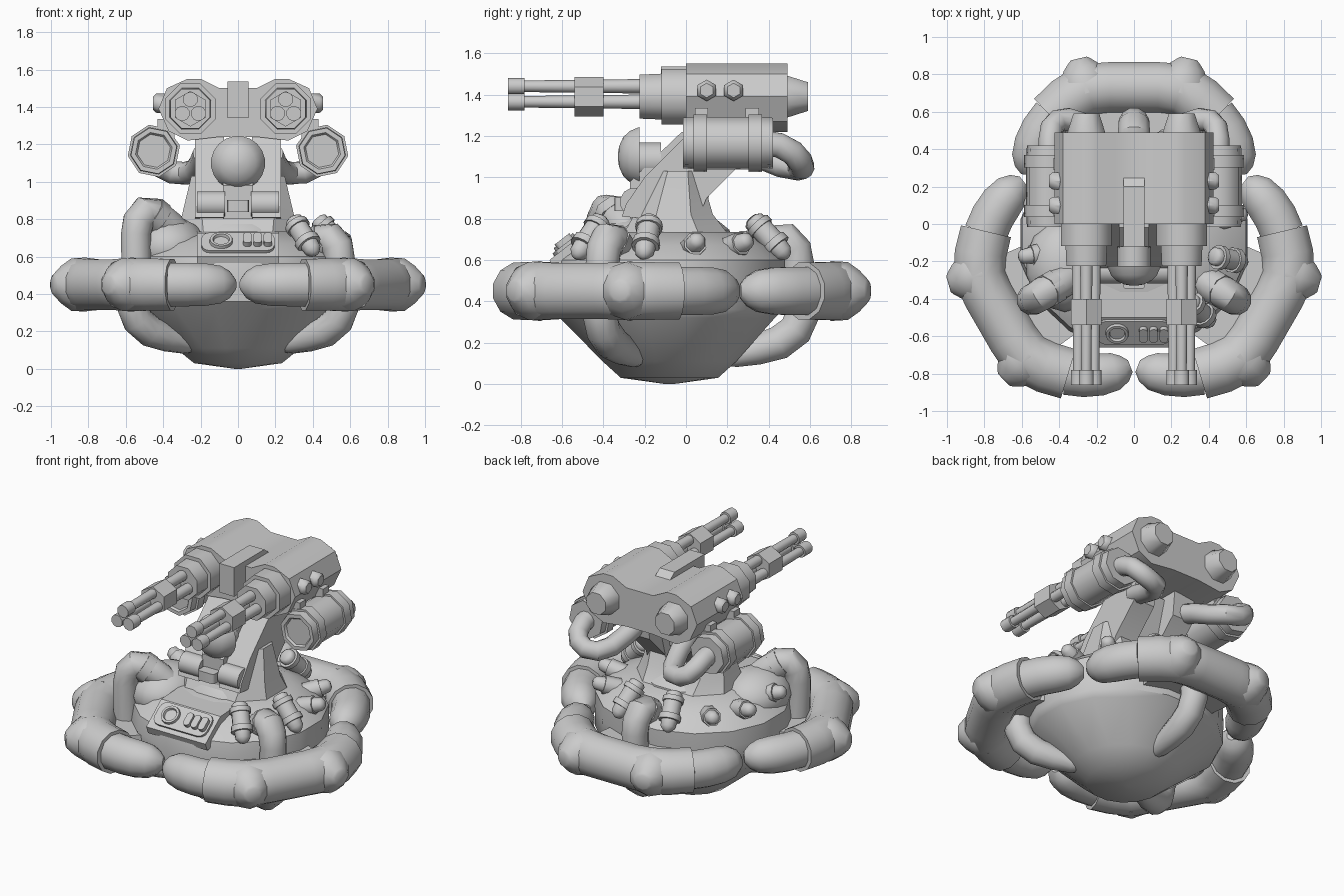
import bpy, bmesh, math
from mathutils import Vector, Matrix

if "Cube" in bpy.data.objects:
    bpy.data.objects.remove(bpy.data.objects["Cube"])

C = Vector((0, -0.09, 0))          # axis of the three-fold base


def finish(name, bm, angle=35):
    bmesh.ops.recalc_face_normals(bm, faces=bm.faces[:])
    me = bpy.data.meshes.new(name)
    bm.to_mesh(me)
    bm.free()
    ob = bpy.data.objects.new(name, me)
    bpy.context.collection.objects.link(ob)
    bpy.ops.object.select_all(action='DESELECT')
    ob.select_set(True)
    bpy.context.view_layer.objects.active = ob
    bpy.ops.object.shade_smooth_by_angle(angle=math.radians(angle))
    return ob


def skin(name, loops, angle=35):
    bm = bmesh.new()
    rows = [[bm.verts.new(p) for p in loop] for loop in loops]
    n = len(rows[0])
    for a, b in zip(rows, rows[1:]):
        for i in range(n):
            j = (i + 1) % n
            bm.faces.new((a[i], a[j], b[j], b[i]))
    bm.faces.new(rows[0][::-1])
    bm.faces.new(rows[-1])
    return finish(name, bm, angle)


def loft(name, rings, n=12):
    """rings of (centre y, x radius, y radius, z)"""
    ts = [2 * math.pi * (i + .5) / n for i in range(n)]
    return skin(name, [[(rx * math.cos(t), y + ry * math.sin(t), z) for t in ts]
                       for y, rx, ry, z in rings])


def tube(name, pts, radii, n=12):
    pts = [Vector(p) for p in pts]
    if not isinstance(radii, (list, tuple)):
        radii = [radii] * len(pts)
    dirs = [(pts[min(i + 1, len(pts) - 1)] - pts[max(i - 1, 0)]).normalized() for i in range(len(pts))]
    up = Vector((0, 0, 1)) if abs(dirs[0].z) < .9 else Vector((1, 0, 0))
    side = dirs[0].cross(up).normalized()
    loops = []
    for p, d, r in zip(pts, dirs, radii):
        side = (side - d * side.dot(d)).normalized()
        w = d.cross(side)
        ts = [2 * math.pi * (i + .5) / n for i in range(n)]
        loops.append([p + r * (math.cos(t) * side + math.sin(t) * w) for t in ts])
    return skin(name, loops)


def turned(name, a, b, prof, n=12, turn=.5):
    """turned part along a-b, prof = (fraction, radius); repeated fractions make steps"""
    a, b = Vector(a), Vector(b)
    d = (b - a).normalized()
    side = d.cross(Vector((0, 0, 1)) if abs(d.z) < .9 else Vector((1, 0, 0))).normalized()
    w = d.cross(side)
    ts = [2 * math.pi * (i + turn) / n for i in range(n)]
    return skin(name, [[a.lerp(b, f) + r * (math.cos(t) * side + math.sin(t) * w) for t in ts]
                       for f, r in prof], 50)


def prism(name, prof, axis, lo, hi):
    put = (lambda p, k: (k, p[0], p[1])) if axis == 'x' else (lambda p, k: (p[0], k, p[1]))
    return skin(name, [[put(p, k) for p in prof] for k in (lo, hi)])


def ball(name, loc, scale):
    bm = bmesh.new()
    m = Matrix.Translation(loc) @ Matrix.Diagonal((*scale, 1))
    bmesh.ops.create_uvsphere(bm, u_segments=14, v_segments=8, radius=1, matrix=m)
    return finish(name, bm, 40)


def box(name, loc, size, tilt=0, bevel=0):
    bm = bmesh.new()
    bmesh.ops.create_cube(bm, size=1, matrix=Matrix.Diagonal((*size, 1)))
    if bevel:
        es = [e for e in bm.edges if abs((e.verts[0].co - e.verts[1].co).z) > 1e-4]
        bmesh.ops.bevel(bm, geom=es, offset=bevel, segments=3, profile=.5, affect='EDGES')
    bm.transform(Matrix.Translation(loc) @ Matrix.Rotation(tilt, 4, 'X'))
    return finish(name, bm, 30)


def polar(deg, r, z):
    a = math.radians(deg)
    return C + Vector((r * math.cos(a), r * math.sin(a), z))


# hull: bowl below, faceted deck above
loft("hull", [(-.08, .02, .02, 0), (-.08, .24, .24, .03), (-.08, .34, .33, .11), (-.09, .60, .53, .32),
              (-.09, .62, .57, .36), (-.09, .62, .58, .5), (-.08, .61, .57, .6), (-.07, .52, .49, .67),
              (-.04, .36, .32, .735), (-.04, .01, .01, .735)], 16)
ball("deck_bulge", (-.37, -.22, .65), (.21, .25, .165))

# three bumper segments, each with pipe pair and deck plate
for k, name in enumerate(("back", "left", "right")):
    rot = Matrix.Translation(C) @ Matrix.Rotation(math.radians(120 * k), 4, 'Z') @ Matrix.Translation(-C)
    P = lambda x, y, z=.45: rot @ Vector((x, y, z))
    tube(name + "_bumper", [P(x, y) for x, y in
         ((-.44, .57), (-.35, .655), (-.25, .72), (-.13, .73), (.13, .73), (.25, .72), (.35, .655), (.44, .57))],
         [.142, .144, .146, .14, .14, .146, .144, .142])
    for s in (-1, 1):
        tube(name + "_bumper_end", [P(s * x, y) for x, y in
             ((.43, .58), (.49, .50), (.53, .42), (.555, .345), (.565, .295), (.57, .262))],
             [.12, .12, .117, .104, .075, .035])
        turned(name + "_bumper_spike", P(s * .25, .7), P(s * .295, .885),
               [(0, .145), (.45, .14), (.75, .1), (.95, .06), (1, .045)], 10)
    plate = [(-.27, .4), (.27, .4), (.3, .66), (-.3, .66)]
    skin(name + "_deck_plate", [[P(x, y, z) for x, y in plate] for z in (.4, .49)])
    top = .82 if k == 1 else .68
    tube(name + "_upper_pipe", [P(0, y, z) for y, z in
         ((.535, .44), (.54, top - .1), (.525, top - .03), (.485, top + .015), (.43, top + .01), (.34, top - .05), (.25, top - .13))],
         [.083, .083, .086, .088, .086, .083, .08])
    turned(name + "_pipe_collar", P(0, .45, top + .015), P(0, .40, top - .02), [(0, .096), (1, .096)], 8)
    tube(name + "_lower_pipe", [P(0, y, z) for y, z in
         ((.57, .44), (.565, .34), (.53, .26), (.45, .2), (.34, .165), (.24, .14), (.16, .14))],
         [.085, .085, .085, .085, .075, .06, .05])

# canisters on deck
for deg in (-47, -11, 73, 109):
    a, b = polar(deg, .43, .80), polar(deg, .61, .61)
    turned("deck_canister", a, b, [(0, .035), (.05, .05), (.14, .05), (.14, .066), (.26, .066), (.26, .056),
                                   (.58, .056), (.58, .068), (.72, .068), (.72, .05), (.88, .045), (.97, .025), (1, .008)])

# studs around the deck
for deg, z in ((14, .68), (40, .68), (188, .72), (160, .7), (136, .69)):
    base, tip = polar(deg, .46, z - .03), polar(deg, .62, z + .02)
    turned("stud", base, tip, [(0, .062), (.6, .058), (.6, .048), (.9, .04), (1, .02)], 8)

# control console
tilt = math.radians(38)
n = Vector((0, -math.sin(tilt), math.cos(tilt)))
mid = Vector((0, -.575, .67))
prism("console_body", [(-.66, .6), (-.5, .725), (-.3, .735), (-.3, .58), (-.64, .55)], 'x', -.22, .22)
box("console_panel", mid - n * .002, (.39, .16, .03), tilt, .05)
turned("console_dial", mid + Vector((-.09, 0, 0)), mid + Vector((-.09, 0, 0)) + n * .03,
       [(0, .065), (1, .06), (1, .045), (.5, .04)], 16)
for x in (.05, .105, .16):
    box("console_button", mid + Vector((x, 0, 0)) + n * .018, (.045, .09, .045), tilt, .02)

# turret pedestal: round skirt and chamfered tower
loft("pedestal_skirt", [(-.06, .33, .29, .69), (-.05, .325, .27, .745), (-.05, .27, .2, .8)], 12)
loops = []
for y0, y1, hx, z in ((-.3, .2, .325, .73), (-.25, .13, .3, .82), (-.15, .07, .25, 1.03)):
    c = (y1 - y0) * .28
    side = [(hx, y0 + c), (hx, y1 - c), (hx - c, y1)]
    loops.append([(x, y, z) for x, y in [(hx - c, y0)] + side]
                 + [(-x, y, z) for x, y in reversed([(hx - c, y0)] + side)])
skin("pedestal_tower", loops)

# slanted yoke arms, core and sensor ball
arm = [(-.31, .81), (-.29, .87), (-.2, 1.0), (0, 1.2), (.05, 1.28), (.3, 1.28), (.28, 1.08), (.1, .9), (.05, .78)]
for s in (-1, 1):
    prism("yoke_arm", arm, 'x', s * .075, s * .23)
    turned("arm_pivot", (s * .07, -.25, .88), (s * .22, -.25, .88), [(0, .07), (1, .07)])
prism("yoke_core", [(-.27, .8), (-.27, .98), (-.02, 1.22), (.2, 1.22), (.08, .8)], 'x', -.08, .08)
box("yoke_button", (0, -.31, .87), (.12, .07, .065), 0, .015)
turned("sensor_ball", (0, -.33, 1.1), (0, -.225, 1.1),
       [(0, .01), (.06, .05), (.25, .095), (.55, .125), (1, .145)], 20)
turned("sensor_plate", (0, -.225, 1.08), (0, -.12, 1.08), [(0, .09), (1, .09)], 12)

# twin gun housing
half = [(.1, 1.5), (.2, 1.55), (.27, 1.55), (.38, 1.5), (.425, 1.39), (.37, 1.27), (.27, 1.22), (.1, 1.24)]
prism("gun_housing", half + [(-x, z) for x, z in reversed(half)], 'y', 0, .49)
prism("gun_sight", [(-.12, 1.34), (-.12, 1.535), (.2, 1.535), (.26, 1.49), (.2, 1.35)], 'x', -.055, .055)

for s in (-1, 1):
    g = Vector((s * .255, 0, 1.39))
    Y = Vector((0, 1, 0))
    # stepped collars, rear nozzle
    turned("gun_collar", g + Y * .05, g - Y * .225,
           [(0, .145), (.61, .145), (.61, .12), (1, .115)], 8)
    turned("gun_rear_nozzle", g + Y * .47, g + Y * .59, [(0, .11), (.15, .11), (1, .075)], 8)
    # three barrels with muzzles and clamp
    for k in range(3):
        t = math.radians(90 + 120 * k)
        o = g + Vector((math.cos(t), 0, math.sin(t))) * .05
        turned("barrel", o - Y * .2, o - Y * .86,
               [(0, .035), (.88, .028), (.88, .041), (1, .041)], 10)
    turned("barrel_clamp", g - Y * .4, g - Y * .54, [(0, .095), (1, .095)], 6)
    # side bolts
    for y in (.1, .23):
        turned("housing_bolt", (s * .36, y, 1.42), (s * .455, y, 1.42), [(0, .052), (.8, .052), (1, .035)], 6)
    # ammunition drum with straps and feed hose
    d = Vector((s * .45, 0, 1.165))
    turned("drum", d - Y * .015, d + Y * .42,
           [(.03, .09), (0, .1), (0, .125), (.12, .128), (.12, .142), (.27, .142), (.27, .13), (.73, .13),
            (.73, .142), (.88, .142), (.88, .128), (1, .125)], 8, .25 if s > 0 else .75)
    for y in (.075, .32):
        box("drum_strap", (s * .385, y, 1.25), (.09, .065, .17))
    tube("feed_hose", [(s * x, y, z) for x, y, z in
         ((.45, .38, 1.165), (.45, .45, 1.155), (.44, .515, 1.12), (.41, .55, 1.08), (.35, .56, 1.05),
          (.28, .54, 1.045), (.23, .46, 1.06), (.2, .36, 1.1), (.18, .22, 1.15))], .062)
